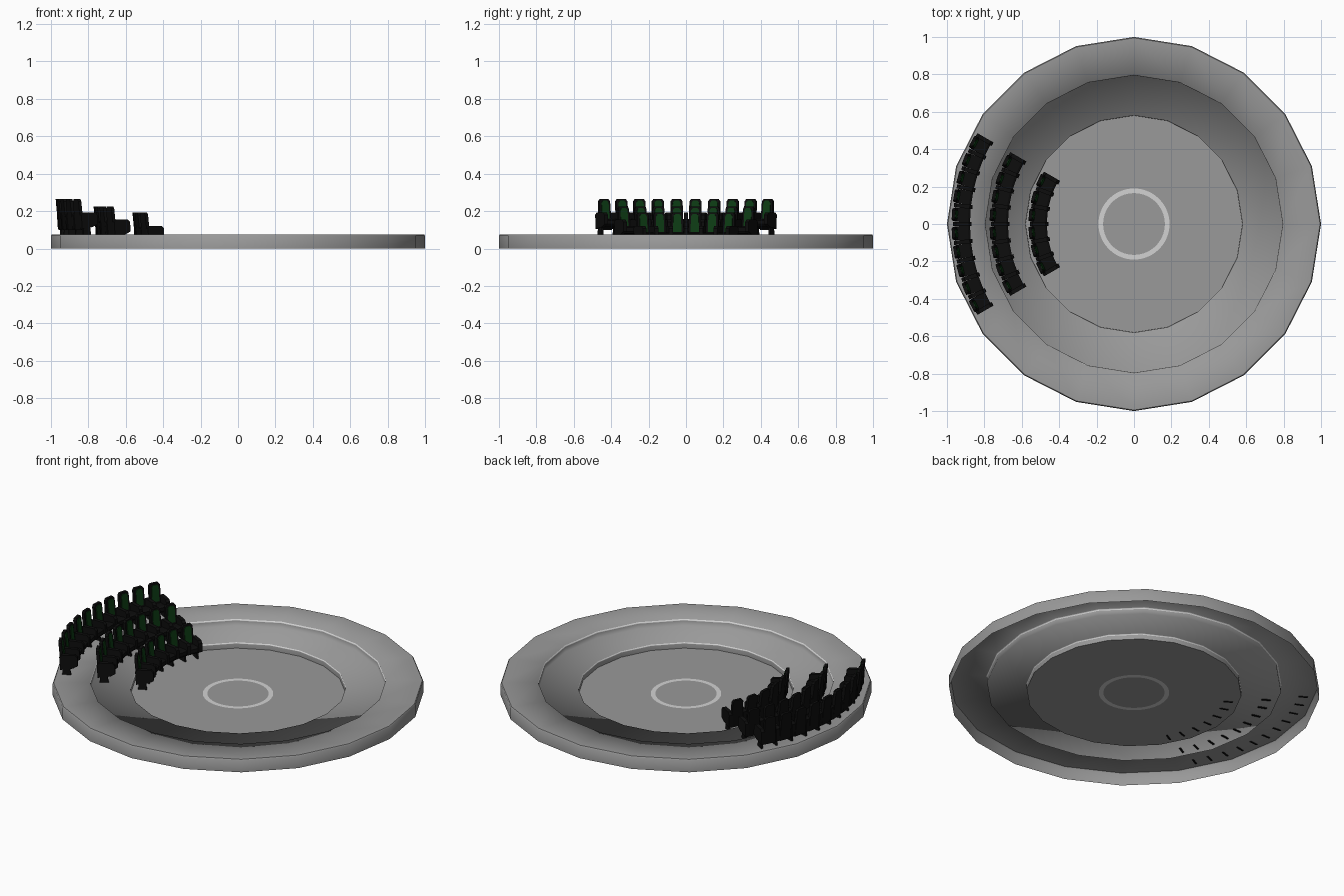
import bpy, bmesh, math
from mathutils import Matrix, Vector

if "Cube" in bpy.data.objects:
    bpy.data.objects.remove(bpy.data.objects["Cube"])


def material(name, rgb):
    m = bpy.data.materials.new(name)
    m.diffuse_color = (*rgb, 1)
    m.use_nodes = True
    m.node_tree.nodes["Principled BSDF"].inputs["Base Color"].default_value = m.diffuse_color
    return m


GREY = material("stage grey", (0.32, 0.32, 0.32))
LIGHT = material("light trim", (0.65, 0.65, 0.65))
BLACK = material("seat black", (0.004, 0.004, 0.004))
GREEN = material("cushion green", (0.004, 0.045, 0.007))


def finish(name, bm, mats, smooth=False):
    me = bpy.data.meshes.new(name)
    for f in bm.faces:
        f.smooth = smooth
    bm.to_mesh(me)
    bm.free()
    for m in mats:
        me.materials.append(m)
    ob = bpy.data.objects.new(name, me)
    bpy.context.collection.objects.link(ob)
    return ob


def lathe(name, profile, slots, sides, smooth, polygon_from=9):
    """Spin (radius, z) points; radii past polygon_from follow a 20-gon."""
    bm = bmesh.new()
    rings = []
    for r, z in profile:
        ring = []
        for i in range(sides):
            a = 2 * math.pi * i / sides
            k = 1
            if r > polygon_from:
                step = math.pi / 10
                k = math.cos(step / 2) / math.cos(a % step - step / 2)
            ring.append(bm.verts.new((r * k * math.cos(a), r * k * math.sin(a), z)))
        rings.append(ring)
    for p, q, s in zip(rings, rings[1:], slots):
        for i in range(sides):
            j = (i + 1) % sides
            bm.faces.new((p[i], q[i], q[j], p[j])).material_index = s
    return bm, rings


# Floor with painted light ring
bm, rings = lathe("floor", [(0.165, 0.003), (0.19, 0.003), (0.58, 0.003)],
                  [1, 0], 60, False, 0.3)
bm.faces.new(rings[0])
finish("floor", bm, [GREY, LIGHT])

# Two stepped tiers, with light strips at the step edges
bm, _ = lathe("tiers", [(0.58, 0.003), (0.58, 0.030), (0.582, 0.037), (0.795, 0.037),
                        (0.795, 0.067), (0.798, 0.075), (0.995, 0.075)],
              [0, 1, 0, 0, 1, 0], 20, True)
finish("stepped_tiers", bm, [GREY, LIGHT], True)

# Outer wall with a small softened top edge
bm, _ = lathe("wall", [(0.995, 0.075), (1.0, 0.069), (1.0, 0.0)], [0, 0], 20, True)
finish("outer_wall", bm, [GREY], True)


def prism(bm, points, offset, M, slot=0):
    """Closed prism from a point loop extruded along offset, placed by M."""
    o = Vector(offset)
    a = [bm.verts.new(M @ Vector(p)) for p in points]
    b = [bm.verts.new(M @ (Vector(p) + o)) for p in points]
    n = len(a)
    faces = [bm.faces.new(a), bm.faces.new(b[::-1])]
    faces += [bm.faces.new((a[i], b[i], b[(i + 1) % n], a[(i + 1) % n])) for i in range(n)]
    for f in faces:
        f.material_index = slot


def side_shape(pts, t, width):
    """Loop of (radial, z) points centred on tangential position t."""
    return [(x, t - width / 2, z) for x, z in pts], (0, width, 0)


ARM = [(0.0, 0.055), (0.03, 0.04), (0.095, 0.03), (0.1, 0.105), (0.085, 0.118),
       (0.015, 0.118), (0.002, 0.105)]
LEG = [(0.035, -0.003), (0.085, -0.003), (0.08, 0.05), (0.045, 0.05)]
SEAT = [(0.008, 0.055), (0.015, 0.045), (0.09, 0.03), (0.09, 0.072), (0.02, 0.082), (0.008, 0.076)]


def lean(z):
    return 0.076 + (z - 0.05) * 0.1


def back_loop(w0, w1, z0, z1, dx):
    c = 0.012
    half = [(w0, z0), (w1 + 0.003, z1 - c), (w1 - 0.006, z1)]
    loop = half + [(-t, z) for t, z in half[::-1]]
    return [(lean(z) + dx, t, z) for t, z in loop]


def place(radius, angle, z):
    # local x points outwards from the stage centre, y along the row
    return Matrix.Translation((0, 0, z)) @ Matrix.Rotation(math.pi + angle, 4, 'Z') @ \
        Matrix.Translation((radius, 0, 0))


def seat_row(name, count, radius, z):
    pitch = math.radians(60) / count
    seats, arms = bmesh.new(), bmesh.new()
    for i in range(count):
        M = place(radius, (i - (count - 1) / 2) * pitch, z)
        # seat pan, backrest and green cushion panel
        loop, off = side_shape(SEAT, 0, 0.074)
        prism(seats, loop, off, M)
        prism(seats, back_loop(0.036, 0.029, 0.025, 0.189, 0), (0.017, 0, 0), M)
        prism(seats, back_loop(0.022, 0.018, 0.085, 0.181, -0.004), (0.006, 0, 0), M, 1)
    for i in range(count + 1):
        # shared armrests on slim legs; the end ones sit just inside the row
        a = (i - count / 2) * pitch
        t = 0.009 if i == 0 else -0.009 if i == count else 0
        M = place(radius, a, z)
        for shape, width in ((ARM, 0.022), (LEG, 0.01)):
            loop, off = side_shape(shape, t, width)
            prism(arms, loop, off, M)
    for part, b in (("seats", seats), ("armrests", arms)):
        bmesh.ops.recalc_face_normals(b, faces=b.faces)
        finish(f"{name}_{part}", b, [BLACK, GREEN])


# Three curved rows, one per level
seat_row("front_row", 6, 0.457, 0.003)
seat_row("middle_row", 8, 0.665, 0.036)
seat_row("back_row", 10, 0.868, 0.075)
